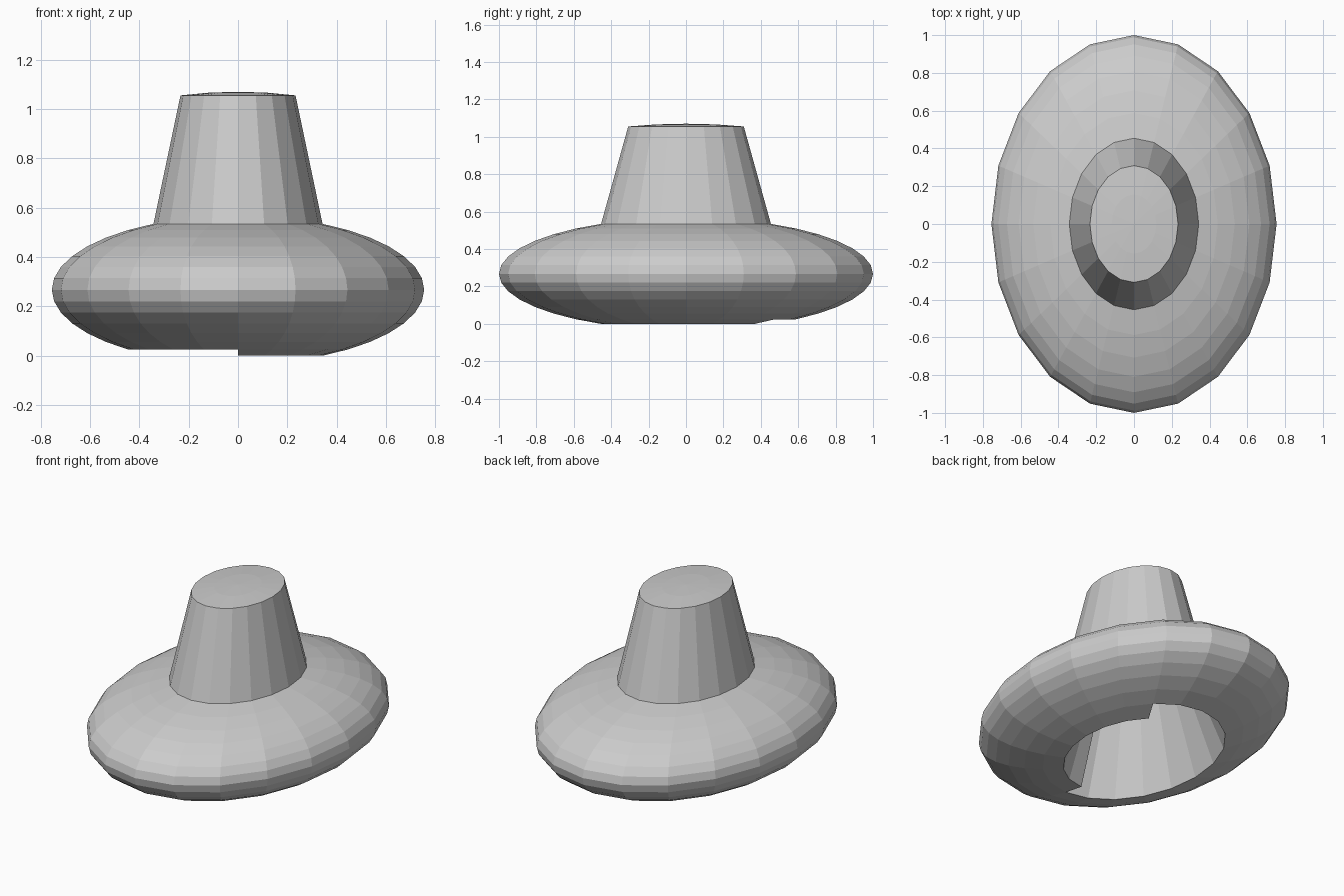
import bpy, bmesh, math

if "Cube" in bpy.data.objects:
    bpy.data.objects.remove(bpy.data.objects["Cube"])

SX, SY, SZ = 0.755, 1.0, 0.30      # ellipsoid half sizes
ZC = SZ * math.sin(math.radians(63))

bm = bmesh.new()
bmesh.ops.create_uvsphere(bm, u_segments=20, v_segments=20, radius=1.0)


def latitude(co):
    return math.degrees(math.asin(max(-1.0, min(1.0, co.z / max(co.length, 1e-6)))))


# Underside faces of the head opening: the full cap plus part of one ring
opening = []
for f in bm.faces:
    c = f.calc_center_median()
    lat = latitude(c)
    ang = math.degrees(math.atan2(c.y, c.x)) % 360
    if lat < -63 or (lat < -54 and 54 < ang < 270):
        opening.append(f)
crown = [v for v in bm.verts if latitude(v.co) > 67]

# Squashed oval brim, with the top cap raised into a tapered crown
for v in bm.verts:
    v.co = (v.co.x * SX, v.co.y * SY, v.co.z * SZ + ZC)
for v in crown:
    v.co.z += 0.503

# Tapered hollow pushed up into the hat
res = bmesh.ops.extrude_face_region(bm, geom=opening)
for v in [g for g in res["geom"] if isinstance(g, bmesh.types.BMVert)]:
    v.co.x *= 0.48
    v.co.y *= 0.48
    v.co.z += 0.70
left = [f for f in opening if f.is_valid]
if left:
    bmesh.ops.delete(bm, geom=left, context='FACES')

bmesh.ops.recalc_face_normals(bm, faces=bm.faces[:])
mesh = bpy.data.meshes.new("hat")
bm.to_mesh(mesh)
bm.free()
hat = bpy.data.objects.new("hat", mesh)
bpy.context.collection.objects.link(hat)

# Stand on the ground plane
low = min(v.co.z for v in mesh.vertices)
for v in mesh.vertices:
    v.co.z -= low
